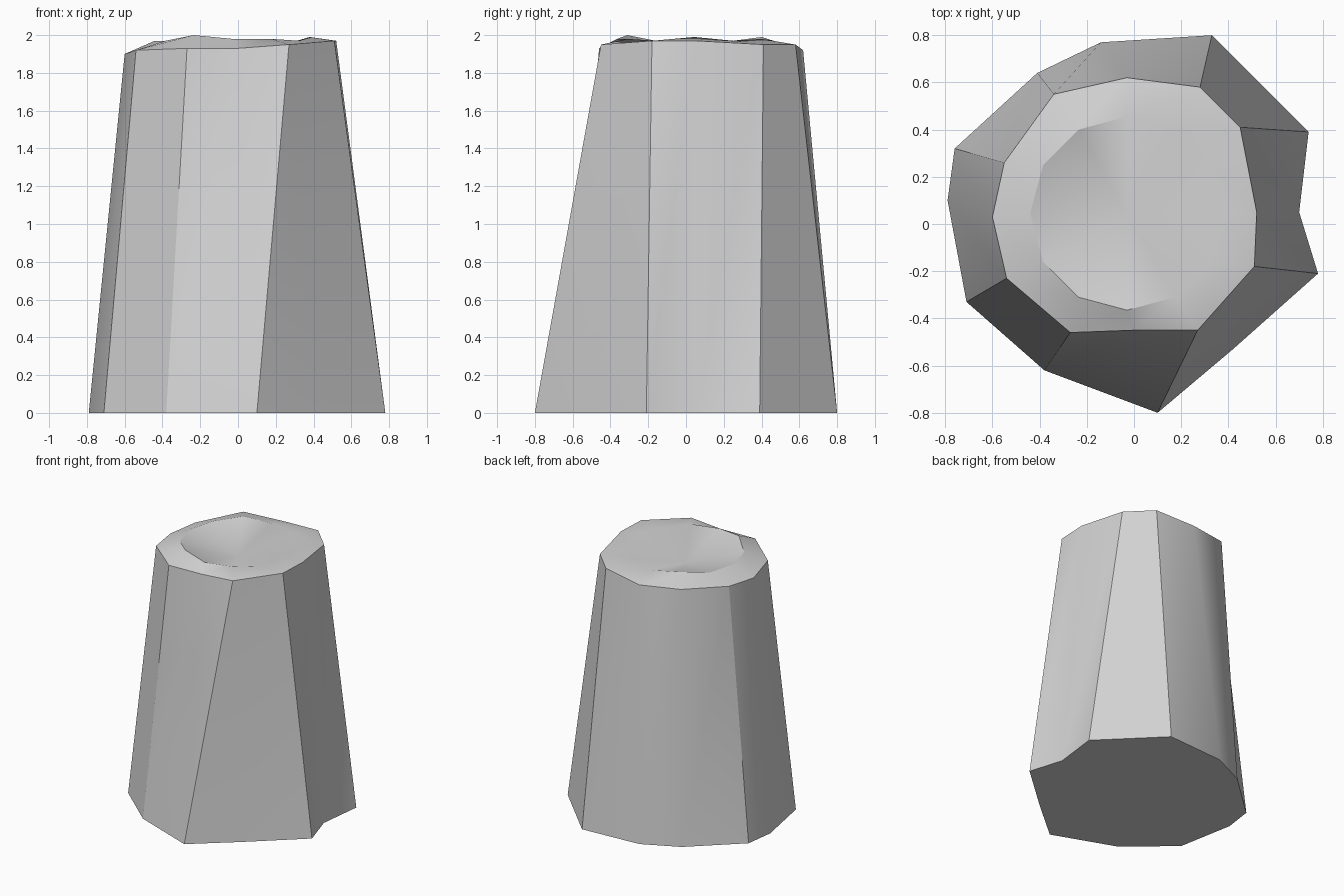
import bpy
import bmesh
import math

default_cube = bpy.data.objects.get("Cube")
if default_cube:
    bpy.data.objects.remove(default_cube, do_unlink=True)


def make_material(name, colour):
    material = bpy.data.materials.new(name)
    material.use_nodes = True
    material.diffuse_color = colour
    for node in material.node_tree.nodes:
        if node.type == "BSDF_PRINCIPLED":
            node.inputs["Base Color"].default_value = colour
            node.inputs["Roughness"].default_value = 0.9
    return material


# Irregular foot outline, counterclockwise from +x
foot_outline = [
    (.70, .05), (.74, .39), (.33, .80), (-.14, .77),
    (-.41, .64), (-.76, .32), (-.79, .10), (-.71, -.33),
    (-.38, -.62), (.10, -.80), (.42, -.53), (.78, -.21),
]

# Outer rim of the cut top, in the same order
rim_outline = [
    (.52, .05, 1.97), (.45, .41, 1.95), (.28, .58, 1.95), (-.03, .62, 1.92),
    (-.34, .55, 1.94), (-.55, .26, 1.91), (-.60, .03, 1.90), (-.54, -.23, 1.92),
    (-.27, -.46, 1.93), (0, -.45, 1.93), (.27, -.45, 1.95), (.51, -.18, 1.97),
]

# Raised ring around the hollow: a regular polygon with uneven heights
lip_heights = [1.99, 1.97, 1.98, 1.97, 1.99, 1.97,
               1.97, 1.97, 2.0, 1.98, 1.98, 1.97]
lip_radius = .41
hollow_centre = (-.03, .045)
hollow_depth = 1.87

sides = len(foot_outline)
bm = bmesh.new()


def add_ring(points):
    return [bm.verts.new(point) for point in points]


def lip_point(index, height):
    angle = math.tau * index / sides
    return (hollow_centre[0] + lip_radius * math.cos(angle),
            hollow_centre[1] + lip_radius * math.sin(angle),
            height)


foot = add_ring([(x, y, 0) for x, y in foot_outline])
rim = add_ring(rim_outline)
lip = add_ring([lip_point(i, z) for i, z in enumerate(lip_heights)])
centre = bm.verts.new((*hollow_centre, hollow_depth))

# Underside
bm.faces.new(list(reversed(foot)))

for i in range(sides):
    following = (i + 1) % sides
    # Tapered side, with the diagonal rising to the next rim corner
    bm.faces.new((foot[i], foot[following], rim[following]))
    bm.faces.new((foot[i], rim[following], rim[i]))
    # Sloping top edge
    bm.faces.new((rim[i], rim[following], lip[following], lip[i]))
    # Shallow hollow
    bm.faces.new((lip[i], lip[following], centre))

bmesh.ops.recalc_face_normals(bm, faces=bm.faces[:])

mesh = bpy.data.meshes.new("stump_body")
bm.to_mesh(mesh)
bm.free()
mesh.materials.append(make_material("plain grey", (.65, .65, .65, 1)))

stump = bpy.data.objects.new("stump_body", mesh)
bpy.context.collection.objects.link(stump)

# Soft facets with crisp corners
bpy.ops.object.select_all(action="DESELECT")
stump.select_set(True)
bpy.context.view_layer.objects.active = stump
bpy.ops.object.shade_smooth_by_angle(angle=math.radians(30))
